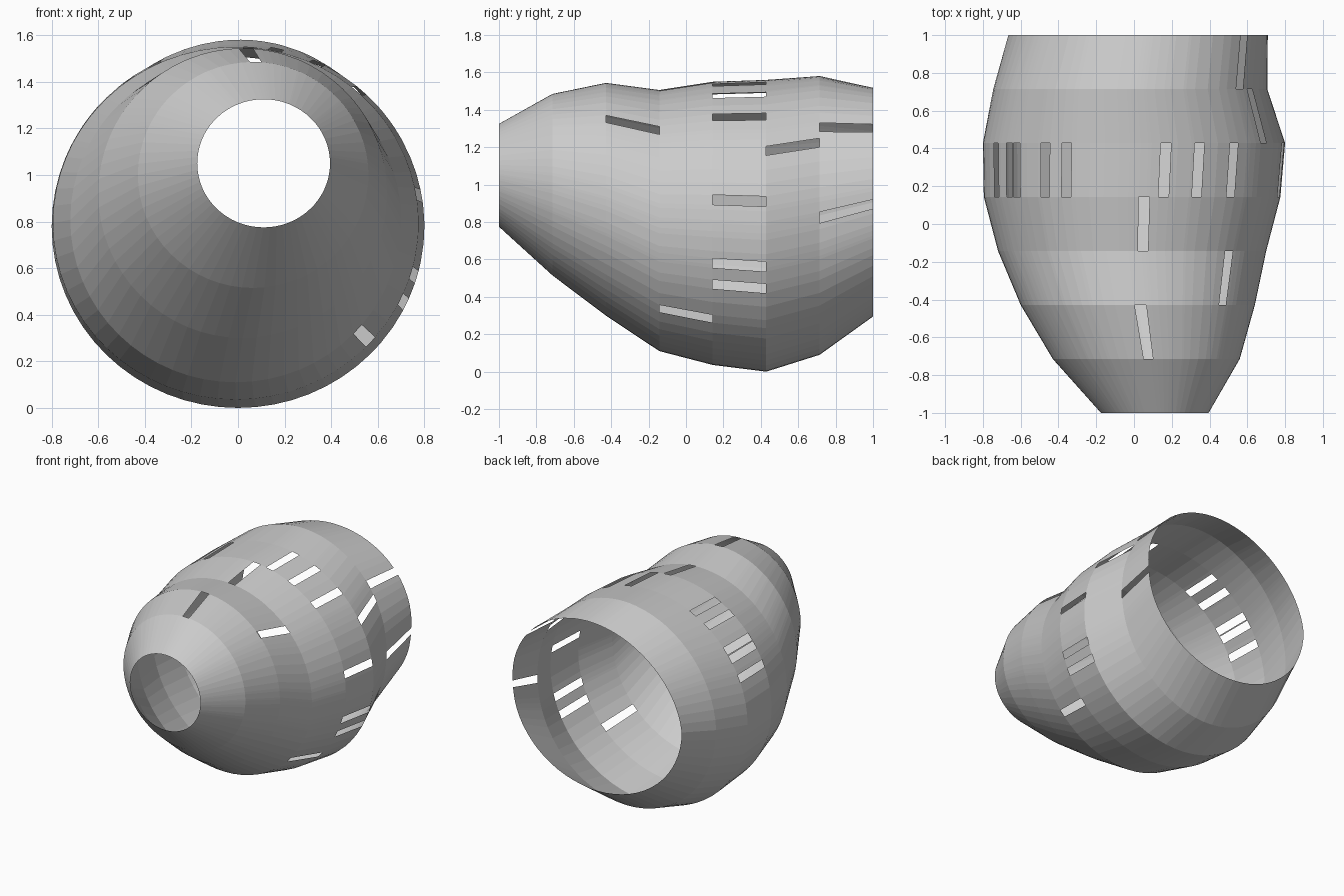
import bpy, bmesh, math

cube = bpy.data.objects.get("Cube")
if cube:
    bpy.data.objects.remove(cube, do_unlink=True)

# Cross-sections from the narrow front to the wide back:
# centre x, centre z, half width, half height, lean of the upper half
RINGS = [
    (.11, 1.05, .285, .275, 0),
    (.065, 1.0, .495, .485, 0),
    (.02, .922, .62, .622, 0),
    (-.01, .808, .71, .698, 0),
    (-.01, .793, .785, .757, 0),
    (0, .78, .80, .78, 0),
    (-.02, .835, .725, .745, .02),
    (.02, .905, .685, .61, .05),
]
LAST = len(RINGS) - 1

# Window centres (x, z) for each band between neighbouring rings
WINDOWS = {
    1: [(.055, 1.52)],
    2: [(.49, 1.325)],
    3: [(.05, 1.52), (.53, .32)],
    4: [(.16, 1.525), (.33, 1.46), (.5, 1.34), (.78, .915), (.74, .575),
        (.7, .46), (-.36, 1.48), (-.47, 1.41), (-.62, 1.27),
        (-.66, 1.22), (-.73, 1.1)],
    5: [(.645, 1.2)],
    6: [(.59, 1.32), (.7, .86)],
}
WIDTH = .055
TAU = 2 * math.pi


def ring_point(i, t):
    cx, cz, w, h, lean = RINGS[i]
    k = 1 + lean * math.sin(2 * t) * (math.sin(t) > 0)
    return (cx + w * k * math.cos(t), -1 + 2 * i / LAST, cz + h * k * math.sin(t))


def window_span(band, x, z):
    cx, cz, w, h = [(a + b) / 2 for a, b in zip(RINGS[band][:4], RINGS[band + 1][:4])]
    t = math.atan2((z - cz) / h, (x - cx) / w) % TAU
    half = WIDTH / (w + h)
    return t - half, t + half


spans = [(b, *window_span(b, x, z)) for b, pts in WINDOWS.items() for x, z in pts]
edges = [t % TAU for s in spans for t in s[1:]]

# Even divisions plus the window edges
even = [TAU * k / 64 for k in range(64)]
angles = sorted(edges + [t for t in even if all(abs(t - e) > .02 for e in edges)])


def is_window(band, t):
    return any(b == band and (t - lo) % TAU < hi - lo for b, lo, hi in spans)


# Open tapered shell with the window cells left out
bm = bmesh.new()
rows = [[bm.verts.new(ring_point(i, t)) for t in angles] for i in range(LAST + 1)]
count = len(angles)
for band in range(LAST):
    for k in range(count):
        n = (k + 1) % count
        middle = angles[k] + ((angles[n] - angles[k]) % TAU) / 2
        if not is_window(band, middle):
            bm.faces.new((rows[band][k], rows[band][n],
                          rows[band + 1][n], rows[band + 1][k]))
bm.normal_update()
if sum(f.normal.dot(f.calc_center_median() - f.calc_center_median() * .5) for f in bm.faces) < 0:
    bmesh.ops.reverse_faces(bm, faces=bm.faces)

mesh = bpy.data.meshes.new("tapered_shell")
bm.to_mesh(mesh)
bm.free()
shell = bpy.data.objects.new("tapered_shell", mesh)
bpy.context.collection.objects.link(shell)
